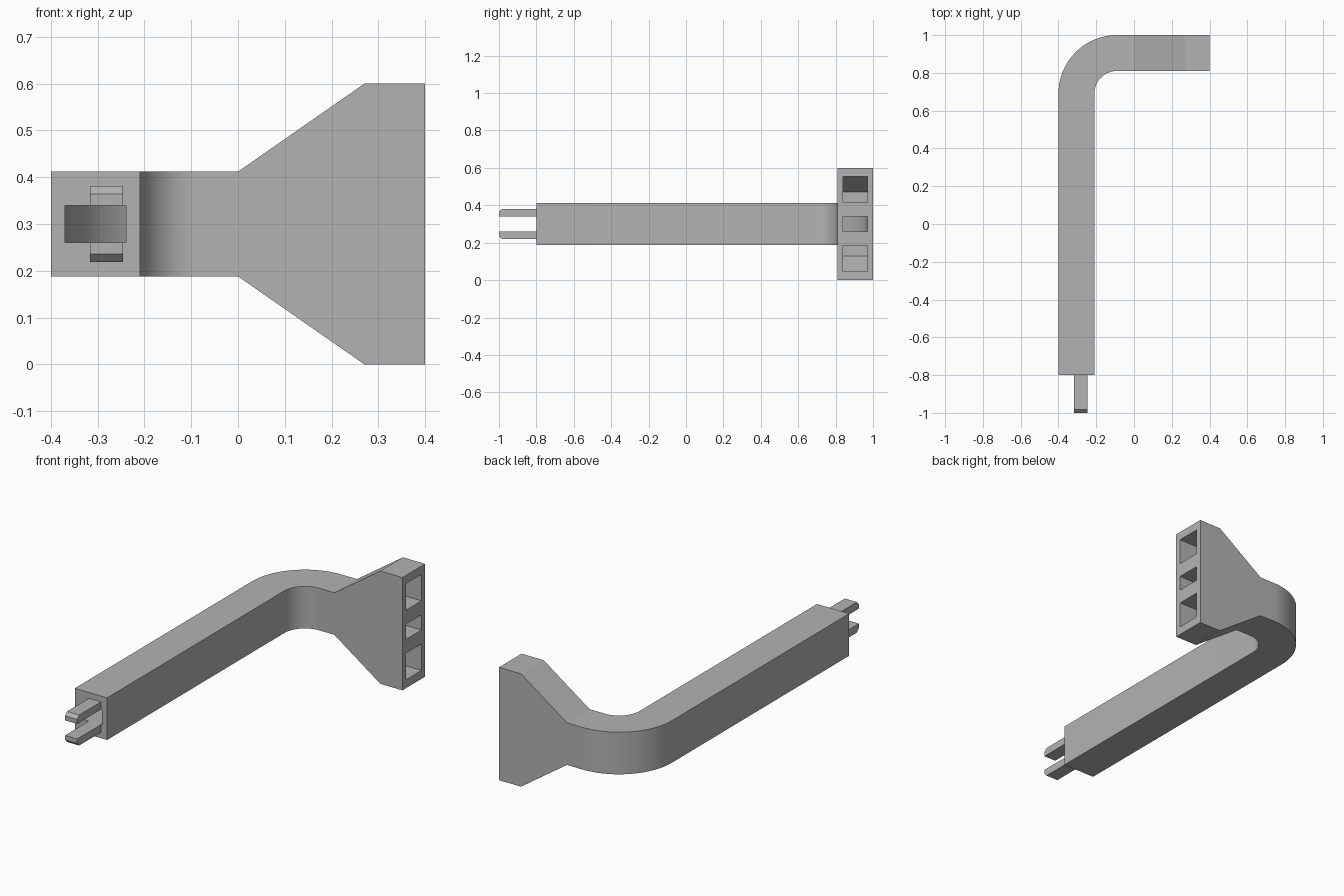
import bpy, bmesh, math
from mathutils import Vector

cube = bpy.data.objects.get("Cube")
if cube:
    bpy.data.objects.remove(cube)

grey = bpy.data.materials.new("plain grey")
grey.use_nodes = True
COLOUR = (0.45, 0.45, 0.45, 1)
grey.diffuse_color = COLOUR
grey.node_tree.nodes["Principled BSDF"].inputs["Base Color"].default_value = COLOUR

MID_Z = 0.3
BEND = Vector((-0.09, 0.69))     # centre of the bend
RADIUS = 0.215                   # centreline radius of the bend


def make_object(name, bm):
    bmesh.ops.recalc_face_normals(bm, faces=bm.faces)
    mesh = bpy.data.meshes.new(name)
    bm.to_mesh(mesh)
    bm.free()
    mesh.materials.append(grey)
    obj = bpy.data.objects.new(name, mesh)
    bpy.context.collection.objects.link(obj)
    return obj


def sweep(name, half_width, start_y, ends, steps=24):
    """Rectangular bar around the bend; ends lists (x, half height) after it."""
    first_h = ends[0][1]
    stations = [(Vector((BEND.x - RADIUS, start_y)), Vector((-1, 0)), first_h)]
    for i in range(steps + 1):
        a = math.pi - math.pi / 2 * i / steps
        out = Vector((math.cos(a), math.sin(a)))
        stations.append((BEND + out * RADIUS, out, first_h))
    for x, h in ends:
        stations.append((Vector((x, BEND.y + RADIUS)), Vector((0, 1)), h))
    bm = bmesh.new()
    rings = []
    for p, out, h in stations:
        ring = []
        for side, up in ((1, 1), (1, -1), (-1, -1), (-1, 1)):
            q = p + out * half_width * side
            ring.append(bm.verts.new((q.x, q.y, MID_Z + up * h)))
        rings.append(ring)
    for a, b in zip(rings, rings[1:]):
        for i in range(4):
            j = (i + 1) % 4
            bm.faces.new((a[i], a[j], b[j], b[i]))
    bm.faces.new(rings[0])
    bm.faces.new(rings[-1])
    return make_object(name, bm)


def prism(name, points, axis, low, high):
    """Extrude an outline of (u, z) points along x or y."""
    bm = bmesh.new()
    place = (lambda u, z, t: (t, u, z)) if axis == "x" else (lambda u, z, t: (u, t, z))
    a = [bm.verts.new(place(u, z, low)) for u, z in points]
    b = [bm.verts.new(place(u, z, high)) for u, z in points]
    bm.faces.new(a)
    bm.faces.new(b)
    for i in range(len(a)):
        j = (i + 1) % len(a)
        bm.faces.new((a[i], a[j], b[j], b[i]))
    return make_object(name, bm)


# Bent body with the flared head
body = sweep("bent_body", 0.095, -0.8, [(0, 0.112), (0.27, 0.3), (0.4, 0.3)])

# Inner channel, and the two branches that open beside it in the head
cutters = [sweep("channel_cutter", 0.065, -0.85, [(0.45, 0.04)])]
branch = [(0.45, 0.115), (0.45, 0.255), (0.28, 0.255), (0.16, 0.17),
          (0.16, 0.01), (0.22, 0.01), (0.28, 0.115)]
for side, label in ((1, "upper"), (-1, "lower")):
    outline = [(x, MID_Z + side * h) for x, h in branch]
    cutters.append(prism(label + "_branch_cutter", outline, "y", 0.84, 0.97))

bpy.context.view_layer.objects.active = body
for cutter in cutters:
    cutter.hide_render = True
    mod = body.modifiers.new("hollow", "BOOLEAN")
    mod.operation = "DIFFERENCE"
    mod.solver = "EXACT"
    mod.object = cutter
    bpy.ops.object.modifier_apply(modifier=mod.name)
for cutter in cutters:
    bpy.data.objects.remove(cutter)

# Smooth the bend, keep the edges sharp
bpy.ops.object.select_all(action="DESELECT")
body.select_set(True)
bpy.ops.object.shade_smooth_by_angle(angle=math.radians(25))

# Two prongs with a chamfered outer tip
prong = [(-0.8, 0.04), (-1, 0.04), (-1, 0.064), (-0.983, 0.081), (-0.8, 0.081)]
for side, label in ((1, "upper"), (-1, "lower")):
    prism(label + "_prong", [(y, MID_Z + side * h) for y, h in prong], "x", -0.317, -0.246)
